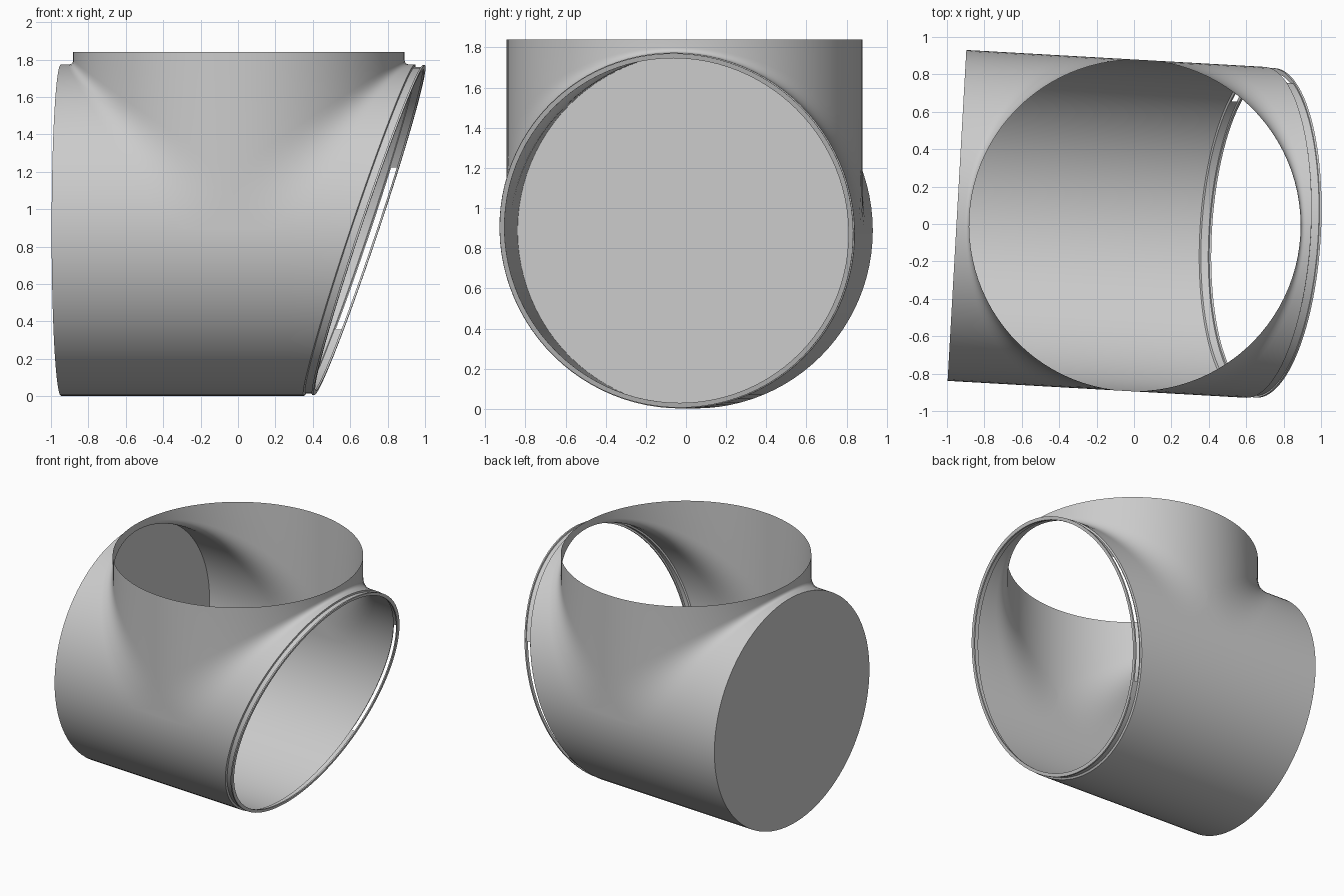
import bpy, bmesh, math
from mathutils import Matrix

if "Cube" in bpy.data.objects:
    bpy.data.objects.remove(bpy.data.objects["Cube"], do_unlink=True)

R = 0.886                 # radius of both pipes
CAP, COLLAR = -0.953, 0.952
SLANT = 0.335             # lean of the cut end
N = 24                    # steps per quarter turn
F = 8                     # steps across the blend
PLACE = Matrix.Translation((0.005, -0.008, 0.888)) @ Matrix.Rotation(math.radians(-3.24), 4, 'Z')

grey = bpy.data.materials.new("plain_grey")
grey.use_nodes = True
grey.diffuse_color = (0.6, 0.6, 0.6, 1)
grey.node_tree.nodes["Principled BSDF"].inputs["Base Color"].default_value = (0.6, 0.6, 0.6, 1)


def finish(name, bm):
    bmesh.ops.remove_doubles(bm, verts=bm.verts, dist=0.0002)
    bmesh.ops.dissolve_degenerate(bm, edges=bm.edges, dist=0.0001)
    bmesh.ops.recalc_face_normals(bm, faces=bm.faces)
    bm.transform(PLACE)
    mesh = bpy.data.meshes.new(name)
    bm.to_mesh(mesh)
    bm.free()
    mesh.materials.append(grey)
    ob = bpy.data.objects.new(name, mesh)
    bpy.context.collection.objects.link(ob)
    bpy.ops.object.select_all(action='DESELECT')
    ob.select_set(True)
    bpy.context.view_layer.objects.active = ob
    bpy.ops.object.shade_smooth_by_angle(angle=math.radians(30))
    return ob


def loft(bm, rows):
    """Quads between neighbouring rows of points."""
    for a, b in zip(rows, rows[1:]):
        for i in range(len(a) - 1):
            pts = [a[i], a[i + 1], b[i + 1], b[i]]
            bm.faces.new([bm.verts.new(p) for p in pts])


def cut(z, offset=0.645):
    return offset + SLANT * z


def blend(u, sx, sy):
    """Curve from the main pipe up to the collar at angle u."""
    s, y = R * math.sin(u), sy * R * math.cos(u)
    reach = 0.31 + 0.68 * s
    pts = []
    for k in range(F + 1):
        t = k / F
        side, rise = (1 - t) ** 2, t * t
        mid = 2 * t * (1 - t)
        pts.append((sx * (side * reach + (mid + rise) * s), y,
                    (side + mid) * s + rise * reach))
    return pts


# Main pipe, collar and the blend between them
bm = bmesh.new()
angles = [math.pi / 2 * i / N for i in range(N + 1)]
for sy in (-1, 1):
    for sx in (-1, 1):
        rows = []
        for u in angles:
            curve = blend(u, sx, sy)
            z = R * math.sin(u)
            end = (CAP if sx < 0 else cut(z), curve[0][1], z)
            top = (curve[-1][0], curve[-1][1], COLLAR)
            rows.append([end] + curve + [top])
        loft(bm, rows)
    # flat web where the two blends meet at the side
    web = blend(0, -1, sy) + blend(0, 1, sy)[::-1][1:]
    bm.faces.new([bm.verts.new(p) for p in web])
    # lower half of the main pipe
    rows = []
    for u in angles:
        y, z = sy * R * math.cos(u), -R * math.sin(u)
        rows.append([(x, y, z) for x in (CAP, -0.31, 0.31, cut(z))])
    loft(bm, rows)
# closed end
ring = [2 * math.pi * i / (4 * N) for i in range(4 * N)]
bm.faces.new([bm.verts.new((CAP, R * math.cos(a), R * math.sin(a))) for a in ring])
finish("pipe_tee", bm)

# Stepped lip on the slanted opening, with a slot along the back side
bm = bmesh.new()
profile = [(0.645, R), (0.65, 0.873), (0.657, 0.873), (0.689, 0.873),
           (0.689, 0.882), (0.70, 0.882), (0.70, 0.858), (0.689, 0.858), (0.689, 0.873)]
SLOT = 2
for i in range(4 * N):
    pair = [2 * math.pi * (i + d) / (4 * N) for d in (0, 1)]
    pts = [[(cut(r * math.sin(a), o), r * math.cos(a), r * math.sin(a))
            for o, r in profile] for a in pair]
    y, z = pts[0][0][1:]
    for k in range(len(profile) - 1):
        if k == SLOT and y > 0 and -0.55 < z < 0.3:
            continue
        quad = [pts[0][k], pts[0][k + 1], pts[1][k + 1], pts[1][k]]
        bm.faces.new([bm.verts.new(p) for p in quad])
finish("opening_lip", bm)
